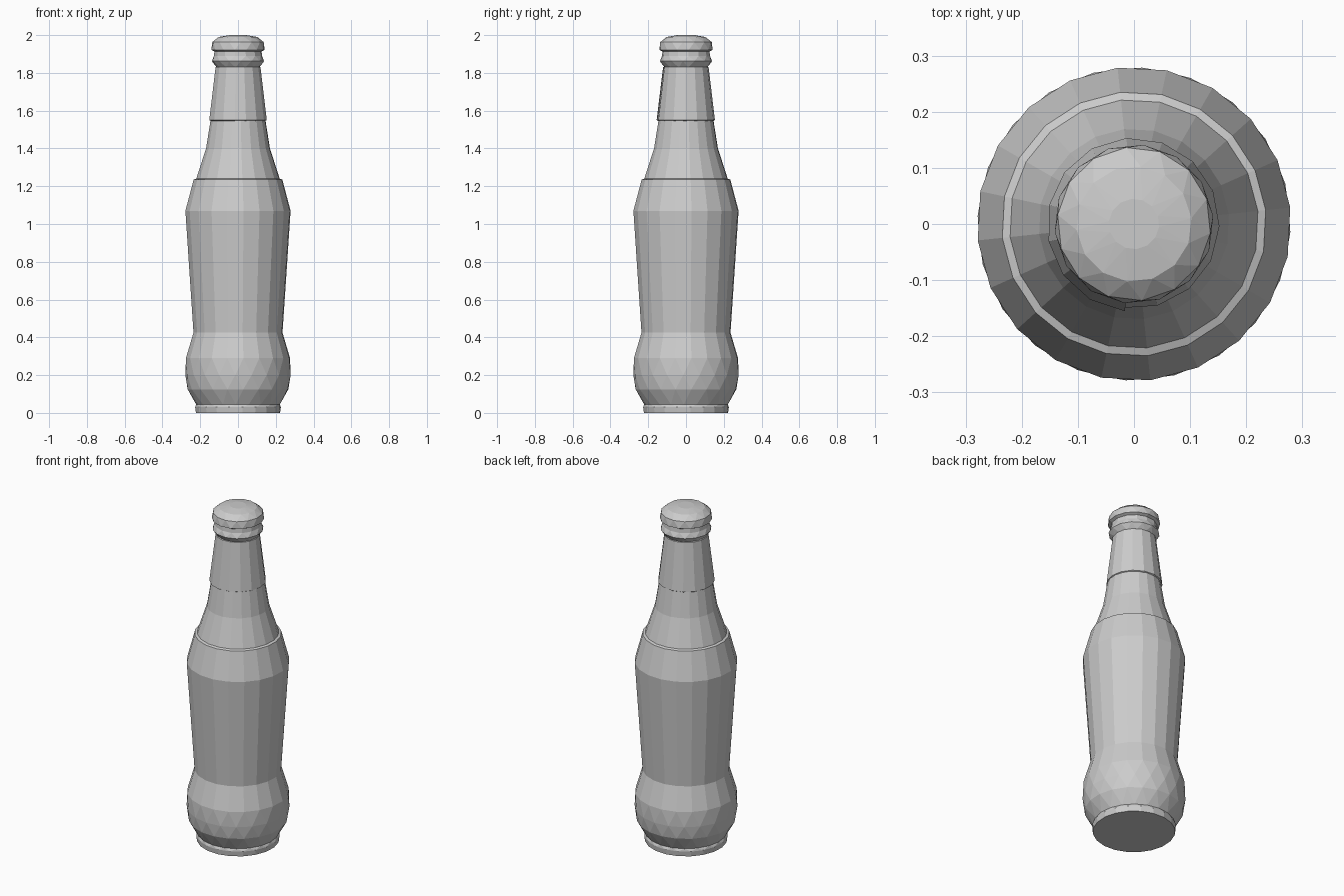
import bpy, bmesh
from math import sin, cos, pi, radians

if "Cube" in bpy.data.objects:
    bpy.data.objects.remove(bpy.data.objects["Cube"])


def finish(name, bm):
    bmesh.ops.recalc_face_normals(bm, faces=bm.faces)
    mesh = bpy.data.meshes.new(name)
    bm.to_mesh(mesh)
    bm.free()
    obj = bpy.data.objects.new(name, mesh)
    bpy.context.collection.objects.link(obj)
    return obj


def lathe(name, profile, sides, start=0.0, cap_bottom=False, cap_top=False):
    """Revolve (radius, z, half-step shift) rings; shifted rings join with triangles."""
    bm = bmesh.new()
    rings = []
    for r, z, s in profile:
        angles = [start + 2 * pi * (i + s) / sides for i in range(sides)]
        rings.append([bm.verts.new((r * cos(a), r * sin(a), z)) for a in angles])
    for k in range(len(rings) - 1):
        lo, up = rings[k], rings[k + 1]
        turn = profile[k + 1][2] - profile[k][2]
        for i in range(sides):
            j = (i + 1) % sides
            if turn == 0:
                bm.faces.new((lo[i], lo[j], up[j], up[i]))
            elif turn > 0:
                bm.faces.new((lo[i], lo[j], up[i]))
                bm.faces.new((lo[j], up[j], up[i]))
            else:
                bm.faces.new((lo[i], lo[j], up[j]))
                bm.faces.new((lo[i], up[j], up[i]))
    if cap_bottom:
        bm.faces.new(rings[0][::-1])
    if cap_top:
        bm.faces.new(rings[-1])
    return finish(name, bm)


BODY = 20
TURN = radians(6)

# Rounded foot of the bottle with a small groove above the base
lathe("bottle_base", [
    (0.224, 0.0, 0), (0.228, 0.03, 0), (0.222, 0.045, 0.5),
    (0.268, 0.125, 0), (0.279, 0.20, 0.5), (0.277, 0.29, 0), (0.237, 0.425, 0),
], BODY, TURN, cap_bottom=True)

# Wrapped body label, with a thin flat lip at its top
lathe("body_label", [
    (0.237, 0.425, 0), (0.280, 1.07, 0), (0.236, 1.235, 0), (0.222, 1.24, 0),
], BODY, TURN)

# Shoulder running up into the neck
lathe("bottle_shoulder", [
    (0.222, 1.24, 0), (0.170, 1.40, 0), (0.146, 1.55, 0), (0.112, 1.83, 0),
], BODY, TURN)

# Neck label: a loose sheet spiralling once round, overlapping at the front
bm = bmesh.new()
steps = 15
rows = []
for r, z in [(0.143, 1.545), (0.151, 1.55), (0.118, 1.83), (0.110, 1.835)]:
    row = []
    for i in range(steps + 1):
        t = i / steps
        a = radians(-98 + 362 * t)
        rr = r * (1 + 0.035 * t)
        row.append(bm.verts.new((rr * cos(a), rr * sin(a), z)))
    rows.append(row)
for lo, up in zip(rows, rows[1:]):
    for i in range(steps):
        bm.faces.new((lo[i], lo[i + 1], up[i + 1], up[i]))
finish("neck_label", bm)

# Glass collar under the cap
lathe("neck_collar", [
    (0.113, 1.828, 0), (0.139, 1.862, 0.5), (0.128, 1.89, 0), (0.125, 1.92, 0),
], 14, TURN)

# Crown cap with a faceted dome
lathe("bottle_cap", [
    (0.122, 1.912, 0), (0.142, 1.922, 0), (0.137, 1.963, 0.5),
    (0.103, 1.99, 0), (0.045, 2.0, 0.5),
], 14, TURN, cap_top=True)
